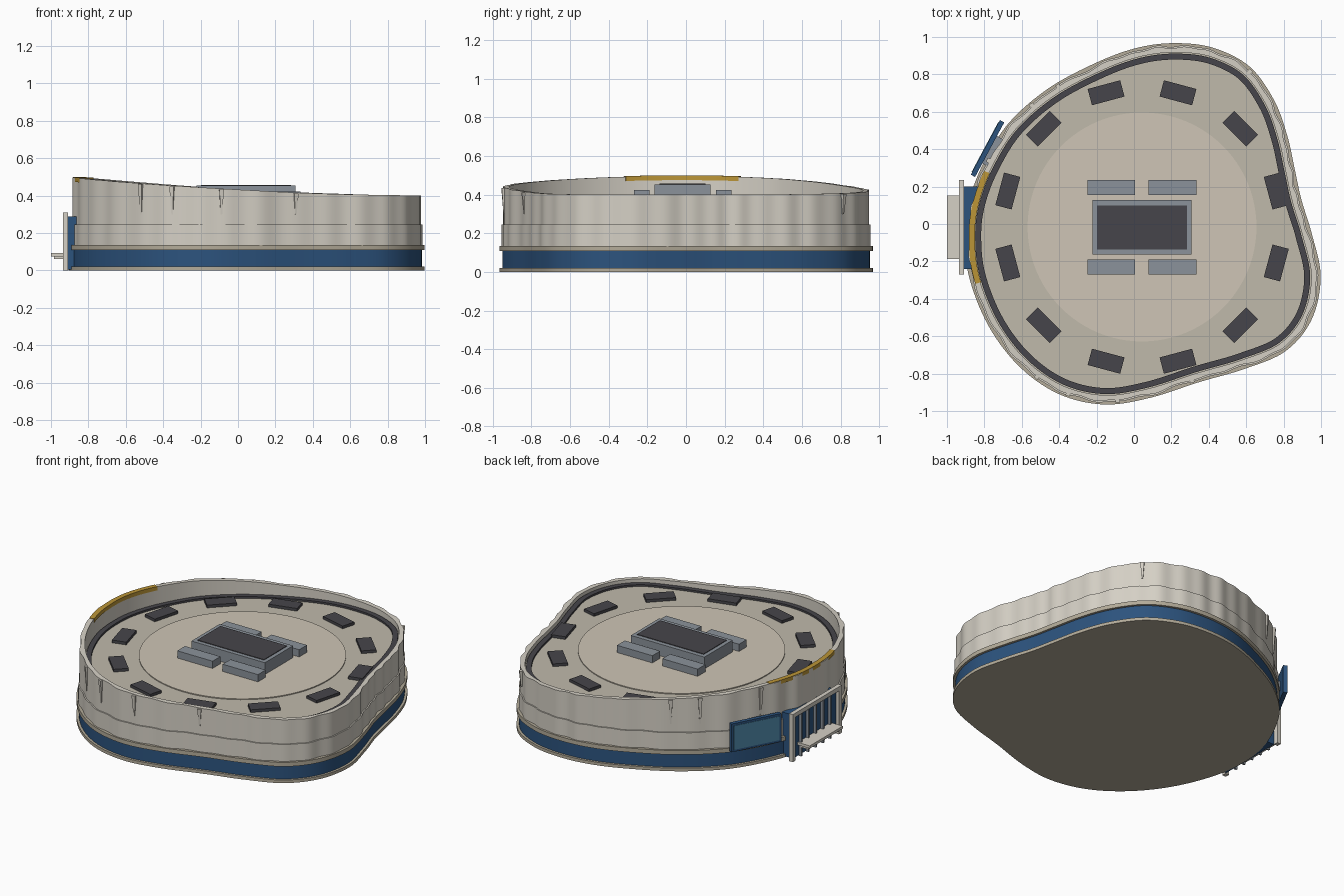
import bpy, bmesh
from math import sin, cos, pi, atan2, radians
from mathutils import Vector, Matrix

if "Cube" in bpy.data.objects:
    bpy.data.objects.remove(bpy.data.objects["Cube"])

C = Vector((0.043, -0.016, 0))   # roof centre
DECK = 0.37
N = 300


def mat(name, r, g, b):
    m = bpy.data.materials.new(name)
    m.diffuse_color = tuple((v / 255) ** 2.2 for v in (r, g, b)) + (1,)
    m.use_nodes = True
    m.node_tree.nodes["Principled BSDF"].inputs["Base Color"].default_value = m.diffuse_color
    return m


WALL = mat("pale_wall", 212, 207, 196)
TAN = mat("tan_trim", 178, 170, 152)
BLUE = mat("blue_glass", 48, 84, 125)
DARK = mat("dark_grey", 72, 71, 76)
ROOF = mat("roof", 190, 184, 170)
DISC = mat("roof_disc", 205, 196, 180)
METAL = mat("metal", 138, 145, 153)
GOLD = mat("gold", 186, 148, 58)
SCREEN = mat("screen_blue", 76, 128, 158)

# Pebble-shaped plan, sampled along a closed smooth curve
CTRL = [(0.23, 0.967), (0.03, 0.945), (-0.185, 0.87), (-0.45, 0.73), (-0.665, 0.545),
        (-0.80, 0.335), (-0.88, 0.13), (-0.905, -0.06), (-0.88, -0.29), (-0.775, -0.55),
        (-0.61, -0.765), (-0.40, -0.91), (-0.16, -0.965), (0.083, -0.93), (0.35, -0.845),
        (0.59, -0.775), (0.81, -0.68), (0.95, -0.51), (0.998, -0.28), (0.95, -0.05),
        (0.895, 0.13), (0.86, 0.29), (0.82, 0.47), (0.75, 0.66), (0.62, 0.84), (0.43, 0.94)]
K = len(CTRL)


def plan(t):
    i, u = int(t * K), t * K - int(t * K)
    a, b, c, d = (Vector(CTRL[(i + k) % K]) for k in (-1, 0, 1, 2))
    return (2 * b + (c - a) * u + (2 * a - 5 * b + 4 * c - d) * u ** 2
            + (3 * b - a - 3 * c + d) * u ** 3) / 2


PTS = [plan(i / N) for i in range(N)]
NRM = []
for i in range(N):
    t = (PTS[(i + 1) % N] - PTS[i - 1]).normalized()
    NRM.append(Vector((t.y, -t.x)))


def top(p):                     # parapet rises toward the entrance side
    a = atan2(p.y - C.y, p.x - C.x)
    return 0.40 + 0.097 * ((1 - cos(a)) / 2) ** 1.7


def ripple(i):
    a = 2 * pi * i / N
    return 0.004 * sin(37 * a) + 0.003 * sin(23 * a + 1)


def finish(name, bm, m, smooth=True):
    bmesh.ops.recalc_face_normals(bm, faces=bm.faces)
    me = bpy.data.meshes.new(name)
    bm.to_mesh(me)
    bm.free()
    me.materials.append(m)
    ob = bpy.data.objects.new(name, me)
    bpy.context.collection.objects.link(ob)
    if smooth:
        bpy.ops.object.select_all(action='DESELECT')
        bpy.context.view_layer.objects.active = ob
        ob.select_set(True)
        bpy.ops.object.shade_smooth_by_angle(angle=radians(30))
    return ob


def band(name, m, out, inn, z0, z1, wavy=False, keep=None):
    """Ring (or solid slab when inn is None) following the plan."""
    z = lambda v, p: v(p) if callable(v) else v
    idx = [i for i in range(N) if keep is None or keep(PTS[i])]
    bm = bmesh.new()
    rows = []
    for i in idx:
        o = PTS[i] - NRM[i] * (out + (ripple(i) if wavy else 0))
        pair = [(o, z0), (o, z1)]
        if inn is not None:
            q = PTS[i] - NRM[i] * inn
            pair += [(q, z1), (q, z0)]
        rows.append([bm.verts.new((p.x, p.y, z(h, PTS[i]))) for p, h in pair])
    n = len(rows)
    for k in range(n if keep is None else n - 1):
        a, b = rows[k], rows[(k + 1) % n]
        for j in range(4 if inn is not None else 1):
            j2 = (j + 1) % len(a)
            bm.faces.new((a[j], b[j], b[j2], a[j2]))
    if inn is None:
        bm.faces.new([r[0] for r in rows])
        bm.faces.new([r[1] for r in rows])
    elif keep:
        bm.faces.new(rows[0])
        bm.faces.new(rows[-1])
    return finish(name, bm, m)


def box(name, m, x0, x1, y0, y1, z0, z1, rot=0.0, loc=None):
    bm = bmesh.new()
    bmesh.ops.create_cube(bm, size=1)
    bmesh.ops.scale(bm, vec=(x1 - x0, y1 - y0, z1 - z0), verts=bm.verts)
    centre = Vector(((x0 + x1) / 2, (y0 + y1) / 2, (z0 + z1) / 2))
    bm.transform(Matrix.Translation(loc or (0, 0, 0)) @ Matrix.Rotation(rot, 4, 'Z')
                 @ Matrix.Translation(centre))
    return finish(name, bm, m, False)


# Base, glazed ground floor and walls
band("base_plinth", TAN, 0, None, 0, 0.02)
band("ground_glazing", BLUE, 0.015, None, 0.02, 0.11)
band("ledge", TAN, 0, None, 0.108, 0.135)
band("lower_wall", WALL, 0.014, 0.05, 0.135, 0.245, True)
band("upper_wall", WALL, 0.022, 0.05, 0.245, top, True)
band("roof_deck", ROOF, 0.045, None, 0.135, DECK)
band("roof_gutter", DARK, 0.056, 0.088, DECK - 0.01, DECK + 0.012)
band("gold_cap", GOLD, 0.022, 0.054, lambda p: top(p) - 0.022, lambda p: top(p) + 0.003,
     keep=lambda p: p.x < -0.5 and -0.33 < p.y < 0.30)

# Tapered fins on the upper wall
for k, t in enumerate((0.11, 0.135, 0.19, 0.40, 0.43, 0.475, 0.535, 0.92)):
    i = int(t * N)
    p, n = PTS[i], NRM[i]
    s = Vector((-n.y, n.x))
    bm = bmesh.new()
    lo, hi = 0.30, top(p) - 0.004
    vs = []
    for z, w, d in ((lo, 0.004, 0.018), (hi, 0.012, 0.008)):
        for sx, dep in ((-w, 0.04), (w, 0.04), (w, d), (-w, d)):
            q = p + s * sx - n * dep
            vs.append(bm.verts.new((q.x, q.y, z)))
    for f in ((0, 1, 2, 3), (4, 5, 6, 7), (0, 1, 5, 4), (1, 2, 6, 5), (2, 3, 7, 6), (3, 0, 4, 7)):
        bm.faces.new([vs[j] for j in f])
    finish(f"wall_fin_{k}", bm, WALL, False)

# Roof disc, ring of vents and central plant
bm = bmesh.new()
bmesh.ops.create_cone(bm, cap_ends=True, segments=96, radius1=0.612, radius2=0.612, depth=0.02,
                      matrix=Matrix.Translation((C.x, C.y, DECK - 0.004)))
finish("roof_disc", bm, DISC)
for k in range(12):
    a = radians(15 + 30 * k)
    box(f"roof_vent_{k}", DARK, 0.698, 0.788, -0.09, 0.09, DECK - 0.01, DECK + 0.018, a, C)
box("plant_box", METAL, -0.222, 0.308, -0.163, 0.128, DECK, 0.453)
box("plant_cover", DARK, -0.197, 0.283, -0.137, 0.10, 0.44, 0.457)
for k, (x, y) in enumerate(((-0.249, 0.155), (0.078, 0.155), (-0.249, -0.27), (0.078, -0.27))):
    box(f"plant_unit_{k}", METAL, x, x + 0.255, y, y + 0.08, DECK, 0.423)

# Entrance: glass lobby, portal frame, mullions and projecting slab
box("entrance_glass", BLUE, -0.912, -0.80, -0.24, 0.20, 0.004, 0.287)
for k, y in enumerate((-0.27, 0.205)):
    box(f"portal_post_{k}", WALL, -0.935, -0.908, y, y + 0.03, 0, 0.31)
box("portal_beam", WALL, -0.935, -0.908, -0.24, 0.205, 0.283, 0.31)
for k in range(5):
    y = -0.165 + 0.075 * k
    box(f"portal_mullion_{k}", METAL, -0.93, -0.91, y - 0.006, y + 0.006, 0, 0.283)
    box(f"slab_bracket_{k}", WALL, -0.985, -0.925, y - 0.008, y + 0.008, 0.06, 0.077)
box("entrance_slab", WALL, -1.0, -0.91, -0.187, 0.153, 0.075, 0.092)

# Display screen beside the entrance
a, b = Vector((-0.862, 0.258, 0)), Vector((-0.706, 0.55, 0))
mid, L, ang = (a + b) / 2, (b - a).length / 2, atan2(b.y - a.y, b.x - a.x)
box("screen_frame", BLUE, -L, L, -0.014, 0.012, 0.128, 0.312, ang, mid)
box("screen_face", SCREEN, -L + 0.014, L - 0.014, 0.0, 0.015, 0.142, 0.298, ang, mid)
box("screen_mount", METAL, -L * 0.5, L * 0.5, -0.06, -0.01, 0.19, 0.25, ang, mid)
